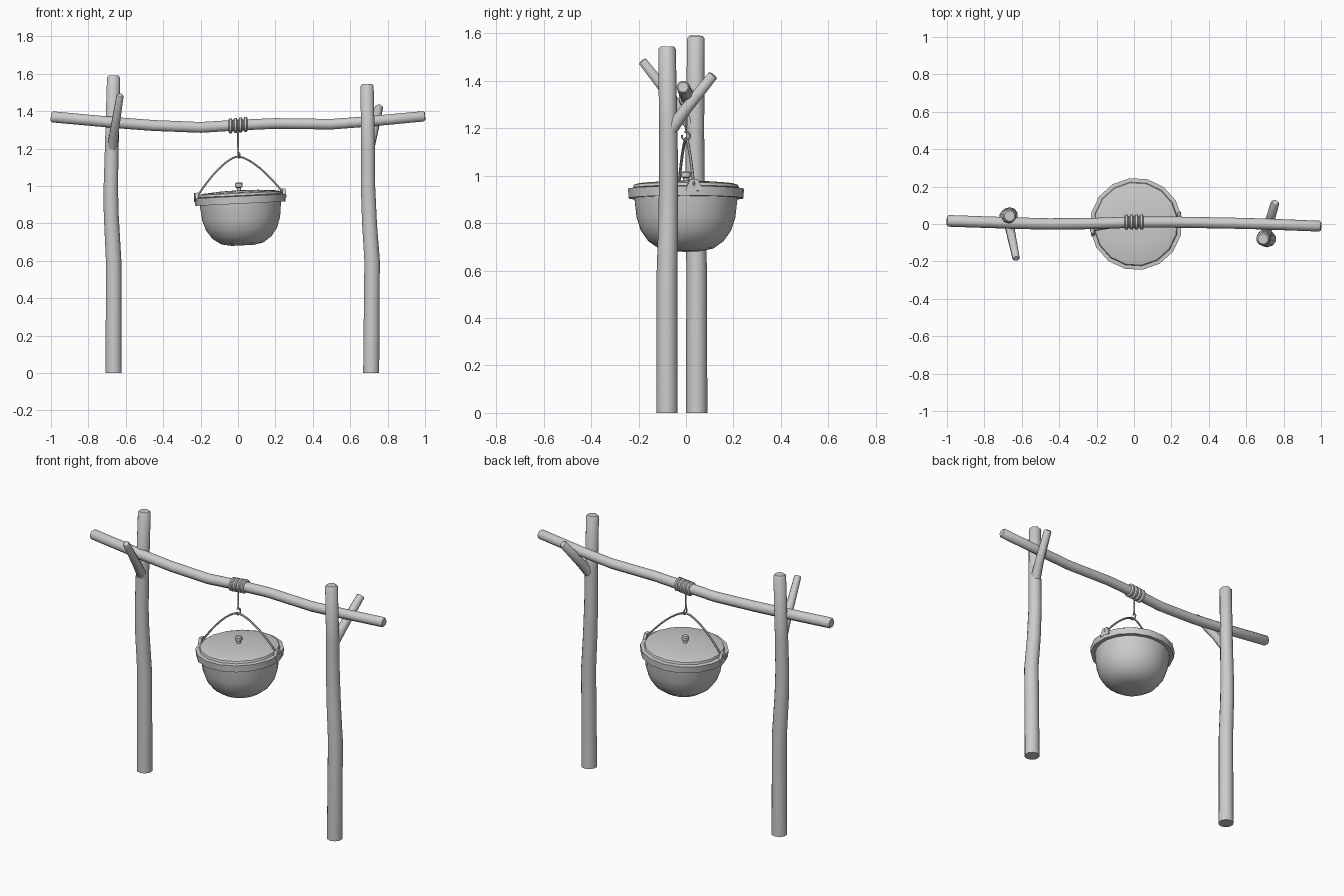
import bpy, bmesh, math
from mathutils import Vector, Matrix

cube = bpy.data.objects.get("Cube")
if cube:
    bpy.data.objects.remove(cube)

grey = bpy.data.materials.new("plain grey")
grey.use_nodes = True
GREY = (0.6, 0.6, 0.6, 1)
grey.diffuse_color = GREY
grey.node_tree.nodes["Principled BSDF"].inputs["Base Color"].default_value = GREY


def finish(bm, name, angle=40):
    bmesh.ops.recalc_face_normals(bm, faces=bm.faces)
    mesh = bpy.data.meshes.new(name)
    bm.to_mesh(mesh)
    bm.free()
    mesh.materials.append(grey)
    ob = bpy.data.objects.new(name, mesh)
    bpy.context.collection.objects.link(ob)
    bpy.ops.object.select_all(action='DESELECT')
    ob.select_set(True)
    bpy.context.view_layer.objects.active = ob
    bpy.ops.object.shade_smooth_by_angle(angle=math.radians(angle))
    return ob


def skin(bm, rings, closed=False):
    n = len(rings[0])
    pairs = list(zip(rings, rings[1:]))
    if closed:
        pairs.append((rings[-1], rings[0]))
    for a, b in pairs:
        for i in range(n):
            j = (i + 1) % n
            bm.faces.new((a[i], a[j], b[j], b[i]))
    if not closed:
        bm.faces.new(rings[0])
        bm.faces.new(rings[-1])


def tube(name, pts, r0, r1, sides=8, chamfer=(), side_axis=(0, 1, 0), closed=False):
    """Round bar through pts, tapering from r0 to r1, with chamfered ends."""
    pts = [Vector(p) for p in pts]
    n = len(pts)
    radii = [r0 + (r1 - r0) * i / (n - 1) for i in range(n)]
    if 'start' in chamfer:
        pts.insert(1, pts[0] + (pts[1] - pts[0]).normalized() * r0 * 0.3)
        radii.insert(0, r0 * 0.75)
    if 'end' in chamfer:
        pts.insert(-1, pts[-1] + (pts[-2] - pts[-1]).normalized() * r1 * 0.3)
        radii.append(r1 * 0.75)
    n = len(pts)
    bm = bmesh.new()
    rings = []
    for i, (p, r) in enumerate(zip(pts, radii)):
        if closed:
            t = pts[(i + 1) % n] - pts[i - 1]
        else:
            t = pts[min(i + 1, n - 1)] - pts[max(i - 1, 0)]
        t.normalize()
        u = t.cross(Vector(side_axis)).normalized()
        v = t.cross(u)
        angles = [math.tau * (k + 0.5) / sides for k in range(sides)]
        rings.append([bm.verts.new(p + (u * math.cos(a) + v * math.sin(a)) * r) for a in angles])
    skin(bm, rings, closed)
    return finish(bm, name, 50)


def lathe(name, profile, sides, matrix, angle=40):
    """Spin a (radius, height) profile around z, then place it."""
    bm = bmesh.new()
    rings = [[bm.verts.new((r * math.cos(math.tau * k / sides), r * math.sin(math.tau * k / sides), z))
              for k in range(sides)] for r, z in profile]
    skin(bm, rings)
    bm.transform(matrix)
    return finish(bm, name, angle)


# Upright posts with a forked branch each
tube("right_post", [(-0.665, 0.045, 0), (-0.665, 0.045, 0.6), (-0.678, 0.04, 0.85), (-0.68, 0.038, 1.0),
                    (-0.675, 0.038, 1.2), (-0.665, 0.042, 1.59)], 0.045, 0.037, 10, ('end',))
tube("left_post", [(0.712, -0.08, 0), (0.717, -0.08, 0.6), (0.703, -0.075, 0.8), (0.695, -0.073, 1.0),
                   (0.695, -0.075, 1.2), (0.69, -0.08, 1.545)], 0.045, 0.037, 10, ('end',))
tube("right_branch", [(-0.672, 0.03, 1.2), (-0.66, -0.04, 1.3), (-0.63, -0.185, 1.485)],
     0.03, 0.02, 8, ('end',), (1, 0, 0))
tube("left_branch", [(0.7, -0.06, 1.2), (0.72, -0.005, 1.275), (0.755, 0.115, 1.425)],
     0.03, 0.023, 8, ('end',), (1, 0, 0))

# Crossbar
tube("crossbar", [(-1, 0.017, 1.37), (-0.65, 0.005, 1.338), (-0.45, 0, 1.323), (-0.2, 0.003, 1.313),
                  (0, 0.01, 1.325), (0.2, 0.01, 1.334), (0.5, 0.005, 1.33), (0.7, 0, 1.345),
                  (1, -0.012, 1.373)], 0.031, 0.029, 10, ('start', 'end'))


def circle(center, r, count, axis='x'):
    c = Vector(center)
    for k in range(count):
        a = math.tau * k / count
        d = (0, math.cos(a), math.sin(a)) if axis == 'x' else (math.cos(a), 0, math.sin(a))
        yield c + Vector(d) * r


# Rope wrapped round the crossbar
for i in range(4):
    x = -0.04 + i * 0.027
    tube(f"rope_wrap_{i + 1}", circle((x, 0.01, 1.325 + x * 0.1), 0.031, 16), 0.011, 0.011, 6,
         side_axis=(1, 0, 0), closed=True)

# Hanging wire ending in a hook
hook = [(0, 0.005, 1.31), (0, 0.003, 1.25), (0, 0, 1.19)]
for k in range(9):
    a = math.radians(110 - k * 38)
    hook.append((0.001 * k, 0.018 * math.cos(a), 1.168 + 0.018 * math.sin(a)))
tube("hanging_hook", hook, 0.005, 0.005, 6, side_axis=(1, 0, 0))

# Pot, tilted slightly and turned about the vertical
tilt = (Matrix.Translation((0.012, 0, 0.925)) @ Matrix.Rotation(math.radians(-2.8), 4, 'Y')
        @ Matrix.Rotation(math.radians(8), 4, 'Z'))
bowl = [(0.06, -0.243), (0.115, -0.232), (0.16, -0.2), (0.192, -0.155), (0.21, -0.1), (0.219, -0.02)]
lathe("pot_bowl", bowl, 24, tilt, 50)
lathe("pot_rim", [(0.215, -0.02), (0.244, -0.02), (0.247, 0.02), (0.225, 0.022)], 16, tilt, 30)

# Lid and knob
lid_tilt = tilt @ Matrix.Translation((0, 0, 0.02))
lathe("lid", [(0.215, 0), (0.226, 0.004), (0.222, 0.016), (0.2, 0.022), (0.1, 0.03), (0.03, 0.032)], 16, lid_tilt, 30)
lathe("lid_knob", [(0.012, 0.028), (0.012, 0.045), (0.021, 0.05), (0.021, 0.068), (0.014, 0.074)],
      10, lid_tilt @ Matrix.Translation((-0.004, 0, 0)))

# Ears that carry the handle
for side, label in ((1, "left"), (-1, "right")):
    bm = bmesh.new()
    rings = []
    for z, half in ((0.0, 0.034), (0.02, 0.03), (0.05, 0.016)):
        rings.append([bm.verts.new((side * 0.236 + dx * 0.009, dy * half, z))
                      for dx, dy in ((-1, -1), (1, -1), (1, 1), (-1, 1))])
    skin(bm, rings)
    bm.transform(tilt)
    finish(bm, f"{label}_ear", 30)

# Arched wire handle, hooked into the ears
start, end = tilt @ Vector((-0.232, 0, 0.03)), tilt @ Vector((0.232, 0, 0.03))
top = Vector((0.0, 0, 1.158))
arch = []
for k in range(17):
    s = -1 + k / 8
    foot = start if s < 0 else end
    p = top.lerp(foot, abs(s))
    p.z = top.z + (foot.z - top.z) * abs(s) ** 1.55
    arch.append(p)
tube("pot_handle", arch, 0.006, 0.006, 6)
for p, label in ((start, "right"), (end, "left")):
    tube(f"{label}_handle_loop", circle(p, 0.013, 10, 'y'), 0.005, 0.005, 6, closed=True)
